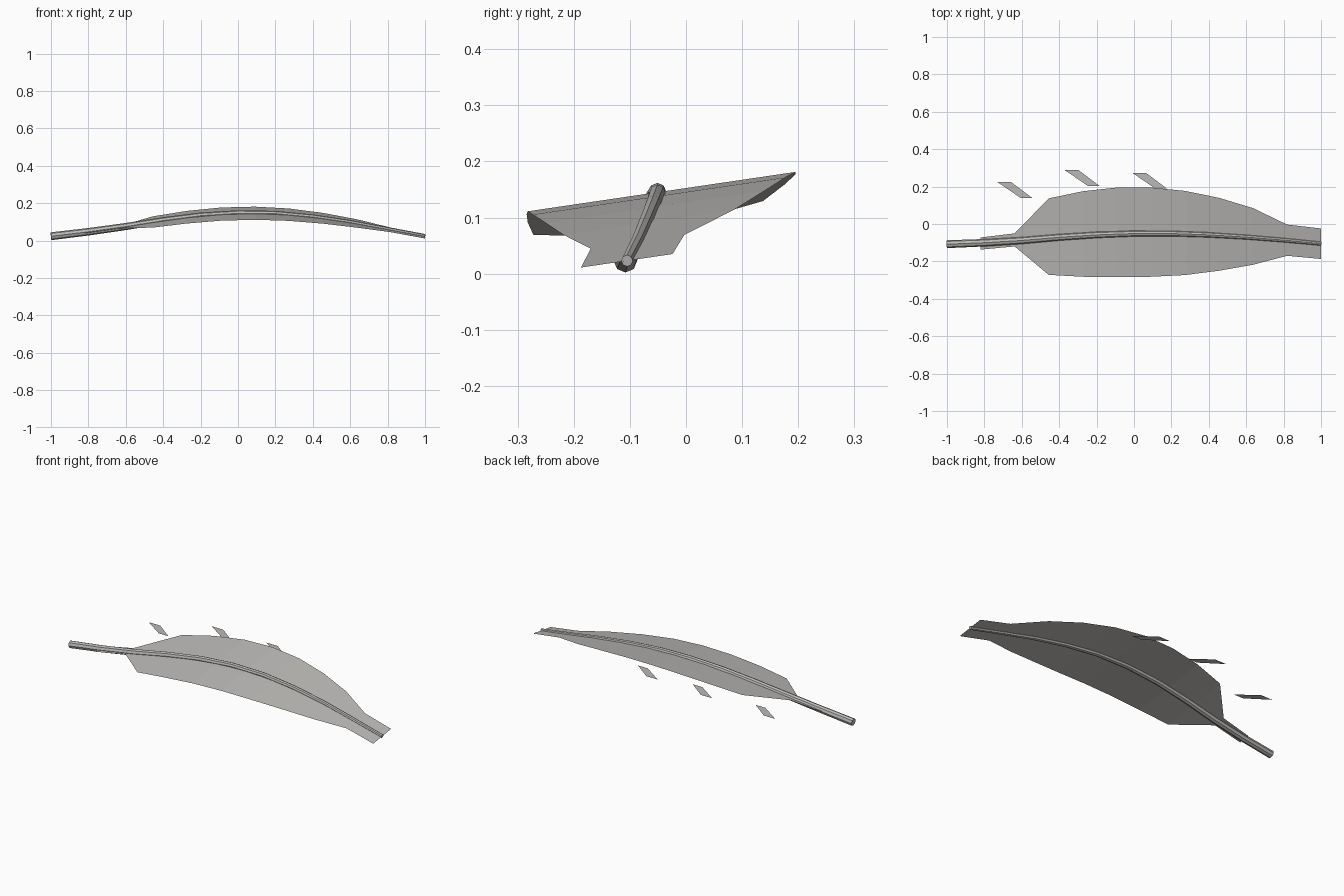
import bpy, bmesh
from mathutils import Vector

if "Cube" in bpy.data.objects:
    bpy.data.objects.remove(bpy.data.objects["Cube"])


def material(name, rgb):
    m = bpy.data.materials.new(name)
    m.use_nodes = True
    m.diffuse_color = (*rgb, 1)
    m.node_tree.nodes["Principled BSDF"].inputs["Base Color"].default_value = (*rgb, 1)
    return m


GREY = material("warm grey", (0.5, 0.485, 0.47))


def mesh_object(name, bm):
    me = bpy.data.meshes.new(name)
    bm.to_mesh(me)
    bm.free()
    me.materials.append(GREY)
    ob = bpy.data.objects.new(name, me)
    bpy.context.collection.objects.link(ob)
    return ob


# Bowed spine shared by the shaft and the vane: evenly spaced y and z
SPINE_Y = [-.108, -.1, -.088, -.071, -.058, -.051, -.051, -.058, -.07, -.086, -.105]
SPINE_Z = [.023, .047, .075, .107, .133, .146, .144, .126, .097, .06, .023]


def spine(x):
    t = min(max((x + 1) * 5, 0), 9.999)
    i, f = int(t), t - int(t)
    mix = lambda a: a[i] * (1 - f) + a[i + 1] * f
    return Vector((x, mix(SPINE_Y), mix(SPINE_Z)))


# Shaft: tapering round tube along the spine
curve = bpy.data.curves.new("shaft", "CURVE")
curve.dimensions = "3D"
curve.bevel_depth = 1
curve.bevel_resolution = 2
curve.use_fill_caps = True
path = curve.splines.new("POLY")
path.points.add(10)
for i, p in enumerate(path.points):
    p.co = (*spine(-1 + i / 5), 1)
    p.radius = 0.021 - 0.0105 * i / 10
curve.materials.append(GREY)
tube = bpy.data.objects.new("shaft_path", curve)
bpy.context.collection.objects.link(tube)
bpy.context.view_layer.update()
me = bpy.data.meshes.new_from_object(tube.evaluated_get(bpy.context.evaluated_depsgraph_get()))
bpy.data.objects.remove(tube)
shaft = bpy.data.objects.new("shaft", me)
bpy.context.collection.objects.link(shaft)
bpy.context.view_layer.objects.active = shaft
shaft.select_set(True)
bpy.ops.object.shade_smooth_by_angle()

# Vane: thin sheet, tilted across its width, following the spine
BACK = [-.072, -.05, .137, .175, .195, .195, .177, .14, .085, -.003, -.024]
FRONT = [-.137, -.12, -.272, -.282, -.284, -.282, -.273, -.25, -.218, -.17, -.187]
TILT = 0.147
bm = bmesh.new()
rows = []
for i, (back, front) in enumerate(zip(BACK, FRONT)):
    s = spine(-0.82 + 0.182 * i)
    rows.append([bm.verts.new((s.x, y, s.z + TILT * (y - s.y))) for y in (front, s.y, back)])
for a, b in zip(rows, rows[1:]):
    for k in range(2):
        bm.faces.new((a[k], b[k], b[k + 1], a[k + 1]))
mesh_object("vane", bm)

# Loose barbs: flat slanted slips behind the vane
for n, (x, y, z) in enumerate([(-.635, .182, .097), (-.275, .246, .145), (.085, .232, .152)]):
    bm = bmesh.new()
    slip = [(-.095, .042), (-.022, .042), (.09, -.042), (.028, -.042)]
    bm.faces.new([bm.verts.new((x + dx, y + dy, z)) for dx, dy in reversed(slip)])
    mesh_object("loose_barb_%d" % (n + 1), bm)
